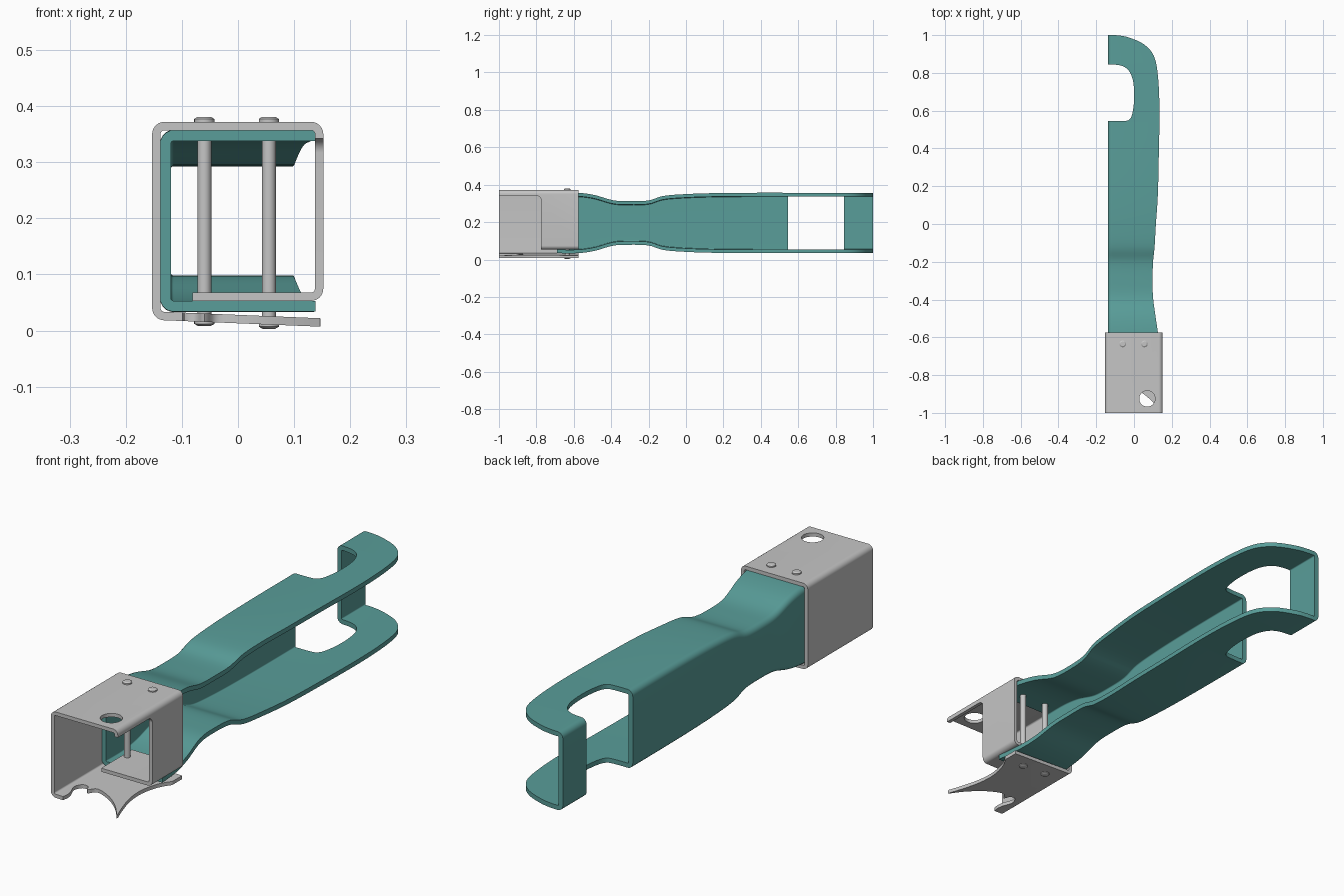
import bpy, bmesh, math
from mathutils import Vector

if "Cube" in bpy.data.objects:
    bpy.data.objects.remove(bpy.data.objects["Cube"])


def material(name, rgb):
    m = bpy.data.materials.new(name)
    m.diffuse_color = (*rgb, 1)
    m.use_nodes = True
    m.node_tree.nodes["Principled BSDF"].inputs["Base Color"].default_value = m.diffuse_color
    return m


TEAL = material("teal_coating", (0.10, 0.34, 0.32))
STEEL = material("light_steel", (0.56, 0.56, 0.56))


def loft(name, rings, mat=None):
    """Closed solid through a list of equal-length rings."""
    bm = bmesh.new()
    vs = [[bm.verts.new(p) for p in r] for r in rings]
    n = len(rings[0])
    for a, b in zip(vs, vs[1:]):
        for i in range(n):
            bm.faces.new((a[i], a[(i + 1) % n], b[(i + 1) % n], b[i]))
    bm.faces.new(vs[0])
    bm.faces.new(vs[-1][::-1])
    bmesh.ops.recalc_face_normals(bm, faces=bm.faces)
    me = bpy.data.meshes.new(name)
    bm.to_mesh(me)
    bm.free()
    ob = bpy.data.objects.new(name, me)
    bpy.context.collection.objects.link(ob)
    if mat:
        me.materials.append(mat)
    return ob


def activate(ob):
    bpy.ops.object.select_all(action='DESELECT')
    ob.select_set(True)
    bpy.context.view_layer.objects.active = ob


def smooth(ob):
    activate(ob)
    bpy.ops.object.shade_smooth_by_angle(angle=math.radians(32))


def cut(ob, cutter):
    activate(ob)
    m = ob.modifiers.new("cut", 'BOOLEAN')
    m.operation, m.object, m.solver = 'DIFFERENCE', cutter, 'EXACT'
    bpy.ops.object.modifier_apply(modifier=m.name)
    bpy.data.objects.remove(cutter)


def spline(pts, n=6):
    """Catmull-Rom curve through the points."""
    pts = [Vector(p) for p in pts]
    out = []
    for i in range(len(pts) - 1):
        p0, p1, p2 = pts[max(i - 1, 0)], pts[i], pts[i + 1]
        p3 = pts[min(i + 2, len(pts) - 1)]
        for k in range(n):
            t = k / n
            out.append(0.5 * (2 * p1 + (p2 - p0) * t
                              + (2 * p0 - 5 * p1 + 4 * p2 - p3) * t * t
                              + (3 * p1 - p0 - 3 * p2 + p3) * t ** 3))
    return out + [pts[-1]]


def prism(name, outline, z0, z1):
    return loft(name, [[(p[0], p[1], z) for p in outline] for z in (z0, z1)])


def fillet(pts, r, n=6):
    """Round the inner corners of an open 2D path."""
    pts = [Vector(p) for p in pts]
    out = [pts[0]]
    for a, b, c in zip(pts, pts[1:], pts[2:]):
        u, v = (a - b).normalized(), (c - b).normalized()
        half = u.angle(v) / 2
        s, e = b + u * r / math.tan(half), b + v * r / math.tan(half)
        cen = b + (u + v).normalized() * r / math.sin(half)
        for k in range(n + 1):
            d = (s.lerp(e, k / n) - cen).normalized()
            out.append(cen + d * r)
    return out + [pts[-1]]


def thicken(path, t):
    """Closed outline of a sheet of thickness t along an open path."""
    left, right = [], []
    for i, p in enumerate(path):
        d = (path[min(i + 1, len(path) - 1)] - path[max(i - 1, 0)]).normalized()
        nrm = Vector((-d.y, d.x)) * t / 2
        left.append(p + nrm)
        right.append(p - nrm)
    return left + right[::-1]


# Handle: U channel open to +x; stations are (right edge x, y, top z)
stations = [(.138, -.69, .357), (.127, -.58, .357), (.114, -.49, .345),
            (.101, -.39, .317), (.098, -.3, .312), (.101, -.2, .316),
            (.109, -.12, .340), (.116, 0, .350), (.126, .15, .355),
            (.131, .35, .357), (.135, .6, .357), (.127, .78, .357),
            (.105, .89, .357), (.05, .953, .357), (-.03, .988, .357),
            (-.08, .998, .357), (-.108, 1.0, .357)]
MID = .1955
rings = []
for xr, y, zt in spline(stations, 5):
    h = zt - MID - .0095
    path = fillet([(xr, MID - h), (-.129, MID - h), (-.129, MID + h), (xr, MID + h)], .014, 5)
    rings.append([(p.x, y, p.y) for p in thicken(path, .019)])
handle = loft("handle", rings, TEAL)

# Hook window through web and flanges
window = [(-.3, .545)] + spline([(-.16, .545), (-.055, .545), (-.02, .558), (-.004, .61),
          (.001, .69), (-.008, .77), (-.035, .82), (-.08, .841), (-.16, .846)]) + [(-.3, .846)]
cut(handle, prism("window_cutter", window, -.2, .6))
smooth(handle)

# Head: one bent sheet, bottom blade -> left wall -> top -> right wall -> lip
path = fillet([(.147, .0145), (-.1455, .0265), (-.1455, .3645),
               (.1445, .3645), (.1445, .0605), (-.081, .0605)], .014)
section = thicken(path, .015)
head = loft("head_bracket", [[(p.x, y, p.y) for p in section] for y in (-1, -.575)], STEEL)

# Front half of right wall and lip removed, with a rounded corner
opening = fillet([(-1.1, .342), (-.775, .342), (-.775, .042)], .025)
opening = [(-1.1, .042)] + [tuple(p) for p in opening]
cut(head, loft("side_cutter", [[(x, y, z) for y, z in opening] for x in (-.1, .3)]))

# Round hole in the top plate
circle = [(.07 + .042 * math.cos(a * math.tau / 32), -.925 + .042 * math.sin(a * math.tau / 32))
          for a in range(32)]
cut(head, prism("hole_cutter", circle, .3, .5))

# Blade: concave front edge with small notch, and concave right edge
front = spline([(.15, -1.005), (.105, -.948), (.05, -.9), (-.005, -.872), (-.04, -.868),
                (-.06, -.895), (-.075, -.87), (-.1, -.872), (-.114, -.905),
                (-.1, -.945), (-.095, -.975), (-.1, -1.005)], 4)
cut(head, prism("blade_front_cutter", front + [Vector((-.1, -1.1)), Vector((.15, -1.1))], -.1, .043))
side = spline([(.15, -1.0), (.125, -.93), (.104, -.85), (.1, -.77), (.118, -.69), (.152, -.63)], 4)
cut(head, prism("blade_side_cutter", side + [Vector((.3, -.63)), Vector((.3, -1.0))], -.1, .043))
smooth(head)

# Two rivets with low domed heads
for side_name, x, z0 in (("left", -.06, .008), ("right", .055, .003)):
    prof = [(.011, z0), (.018, z0 + .004), (.018, z0 + .012), (.0125, z0 + .012),
            (.0125, .37), (.018, .37), (.018, .377), (.012, .381)]
    rivet = loft(side_name + "_rivet",
                 [[(x + r * math.cos(k * math.tau / 24), -.635 + r * math.sin(k * math.tau / 24), z)
                   for k in range(24)] for r, z in prof], STEEL)
    smooth(rivet)
